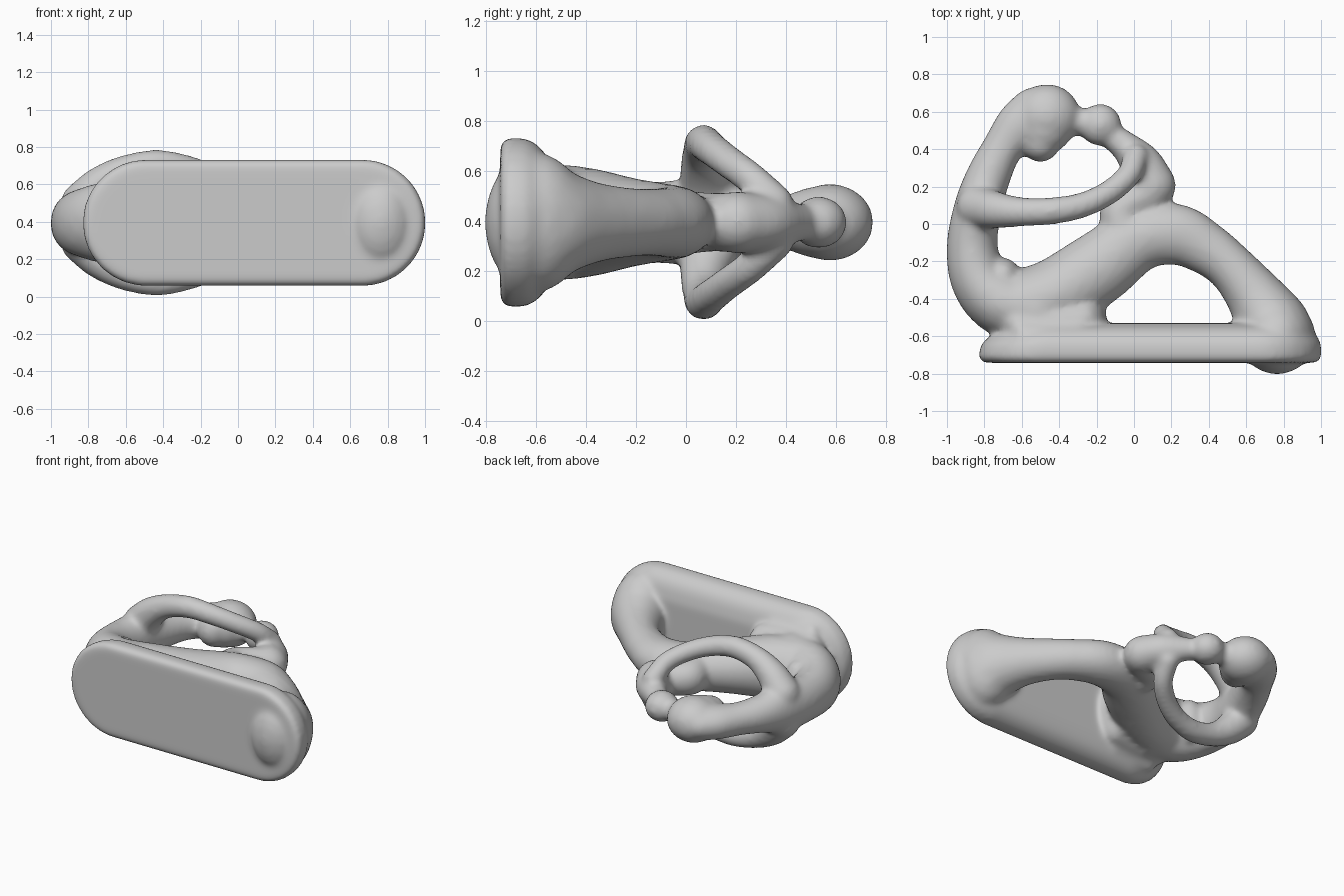
import bpy, bmesh, math
from mathutils import Vector

MID = 0.395          # height of the symmetry plane
verts, faces = [], []

# unit ball reused for every rounded mass
ball = bmesh.new()
bmesh.ops.create_icosphere(ball, subdivisions=3, radius=1)
ball_verts = [tuple(v.co) for v in ball.verts]
ball_faces = [[v.index for v in f.verts] for f in ball.faces]
ball.free()


def blob(c, rx, ry, rz):
    n = len(verts)
    verts.extend((c[0] + x * rx, c[1] + y * ry, c[2] + z * rz) for x, y, z in ball_verts)
    faces.extend([n + i for i in f] for f in ball_faces)


def spline(stations, steps):
    """Smooth interpolation through a list of number tuples."""
    pts = [Vector(s) for s in stations]
    pts = [2 * pts[0] - pts[1]] + pts + [2 * pts[-1] - pts[-2]]
    for a, b, c, d in zip(pts, pts[1:], pts[2:], pts[3:]):
        for i in range(steps):
            t = i / steps
            yield 0.5 * (2 * b + (c - a) * t + (2 * a - 5 * b + 4 * c - d) * t * t
                         + (3 * b - a - 3 * c + d) * t ** 3)
    yield pts[-2]


def limb(stations, steps=7):
    """Sweep of rounded masses: x, y, in-plane radius, depth radius."""
    for x, y, r, rz in spline(stations, steps):
        blob((x, y, MID), r, r, rz)


def plinth(sides=64):
    """Stadium slab with a rounded top edge; the left end leans in."""
    start, rings = len(verts), 0
    for y, inset, lean in ((-0.742, 0.03, 0), (-0.725, 0.002, 0), (-0.70, -0.003, 0),
                           (-0.64, 0.0, 0.015), (-0.60, 0.02, 0.04), (-0.57, 0.05, 0.05),
                           (-0.55, 0.09, 0.05), (-0.53, 0.17, 0.04)):
        r = 0.335 - inset
        for i in range(sides):
            a = 2 * math.pi * (i + 0.5) / sides
            cx = 0.665 if math.cos(a) > 0 else -0.495 + lean
            verts.append((cx + r * math.cos(a), y, MID + r * math.sin(a)))
        rings += 1
    for k in range(rings - 1):
        lo = start + k * sides
        for i in range(sides):
            j = (i + 1) % sides
            faces.append([lo + i, lo + sides + i, lo + sides + j, lo + j])
    faces.append(list(range(start, start + sides)))
    faces.append(list(range(start + rings * sides - 1, start + (rings - 1) * sides - 1, -1)))


plinth()

# parent: neck, back and hips
limb([(-0.52, 0.57, 0.165, 0.12), (-0.61, 0.52, 0.135, 0.115), (-0.70, 0.41, 0.11, 0.11),
      (-0.78, 0.25, 0.12, 0.13), (-0.835, 0.08, 0.13, 0.175), (-0.865, -0.12, 0.138, 0.165),
      (-0.825, -0.30, 0.155, 0.185), (-0.70, -0.42, 0.18, 0.22), (-0.52, -0.46, 0.18, 0.23)])
# parent: head and face
blob((-0.465, 0.575, MID), 0.18, 0.175, 0.155)
blob((-0.48, 0.50, MID), 0.15, 0.125, 0.14)
blob((-0.50, 0.435, MID), 0.105, 0.105, 0.12)
# thigh, knee and long sloping shin that flares onto the plinth
limb([(-0.60, -0.44, 0.195, 0.225), (-0.41, -0.375, 0.20, 0.215), (-0.19, -0.235, 0.195, 0.18),
      (0.02, -0.085, 0.172, 0.155), (0.22, -0.055, 0.165, 0.145), (0.385, -0.13, 0.142, 0.135),
      (0.52, -0.235, 0.132, 0.14), (0.645, -0.385, 0.155, 0.165), (0.735, -0.53, 0.195, 0.22),
      (0.765, -0.60, 0.205, 0.28)])
# lower drape joining the seat to the plinth
limb([(-0.62, -0.53, 0.13, 0.24), (-0.42, -0.53, 0.14, 0.235), (-0.27, -0.51, 0.125, 0.22)])
limb([(-0.60, -0.58, 0.10, 0.28), (-0.30, -0.58, 0.10, 0.27)], 12)
# rounded corner of the lower opening
blob((-0.70, -0.27, MID), 0.09, 0.09, 0.16)

# child: head, neck, body and lap
blob((-0.18, 0.53, MID), 0.114, 0.114, 0.105)
limb([(-0.12, 0.47, 0.07, 0.07), (-0.03, 0.40, 0.085, 0.09), (0.04, 0.315, 0.115, 0.11),
      (0.09, 0.205, 0.135, 0.125)])
limb([(0.08, 0.17, 0.12, 0.12), (-0.06, 0.08, 0.115, 0.12), (-0.065, 0.0, 0.115, 0.13)], 5)
# cheek contact between the heads
limb([(-0.32, 0.55, 0.075, 0.075), (-0.24, 0.54, 0.075, 0.075)], 4)

# joined arms on both sides: x, y, depth offset, radius
ARM = [(-0.83, 0.09, 0.10, 0.12), (-0.74, 0.075, 0.20, 0.10), (-0.61, 0.065, 0.28, 0.08),
       (-0.44, 0.070, 0.317, 0.074), (-0.28, 0.10, 0.295, 0.069), (-0.14, 0.165, 0.245, 0.066),
       (-0.03, 0.26, 0.175, 0.066), (0.01, 0.36, 0.08, 0.07)]
for side in (-1, 1):
    for x, y, off, r in spline(ARM, 8):
        blob((x, y, MID + side * off), r, r, r)

mesh = bpy.data.meshes.new("embracing_figures")
mesh.from_pydata(verts, [], faces)
statue = bpy.data.objects.new("embracing_figures", mesh)
bpy.context.collection.objects.link(statue)

stone = bpy.data.materials.new("grey_stone")
stone.diffuse_color = (0.6, 0.6, 0.6, 1)
mesh.materials.append(stone)

# fuse all masses into one smooth carved skin
fuse = statue.modifiers.new("fuse", 'REMESH')
fuse.mode = 'VOXEL'
fuse.voxel_size = 0.016
fuse.use_smooth_shade = True
soften = statue.modifiers.new("soften", 'SMOOTH')
soften.factor = 0.5
soften.iterations = 14
